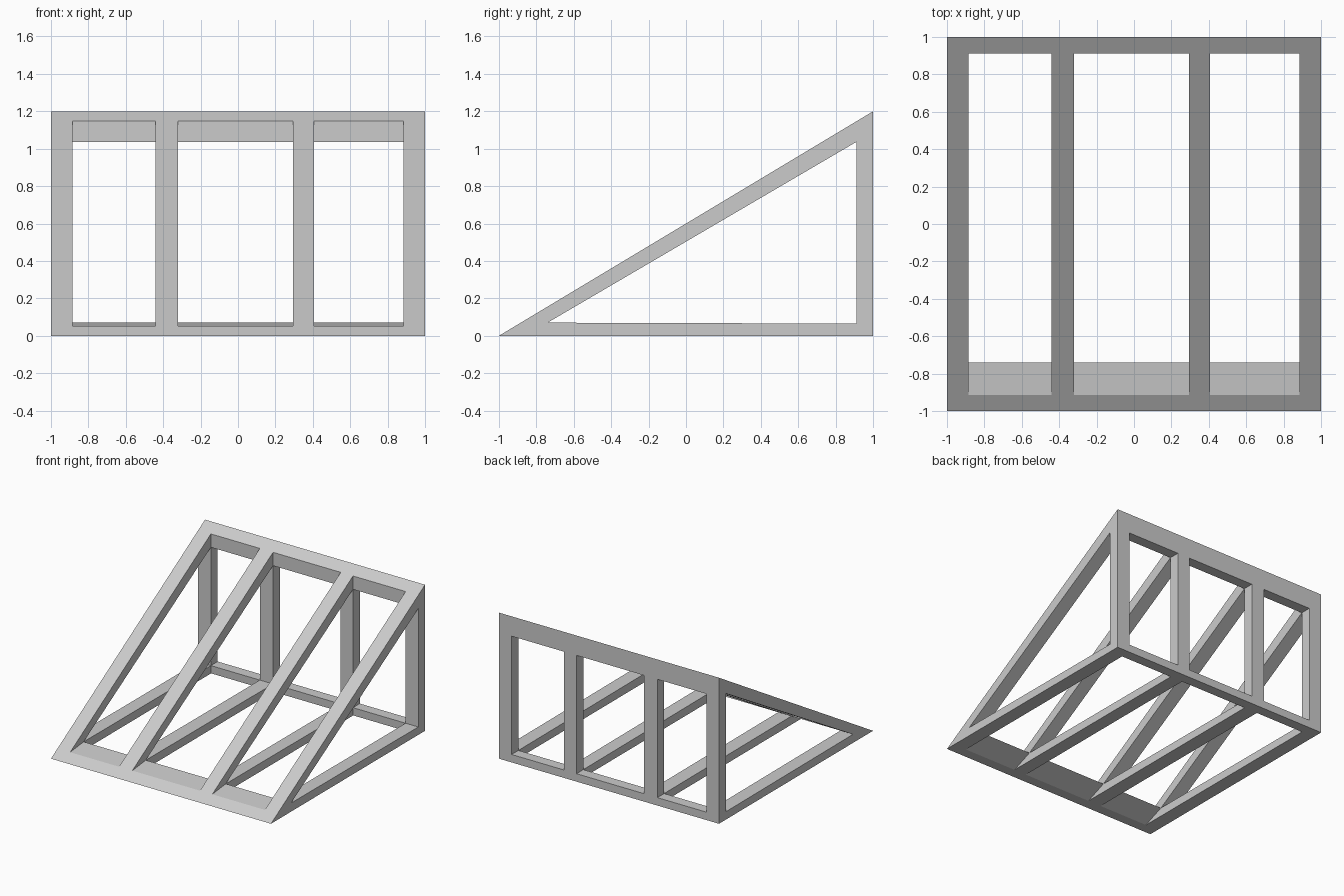
import bpy, bmesh

if "Cube" in bpy.data.objects:
    bpy.data.objects.remove(bpy.data.objects["Cube"])

# Profile points in the side plane (y, z): outer corners, rim points, inner corners
P = {
    "front": (-1.0, 0.0), "front_slope": (-0.915, 0.051),
    "front_floor": (-0.915, 0.0), "front_in": (-0.74, 0.07),
    "top": (1.0, 1.2), "top_slope": (0.912, 1.147),
    "top_back": (1.0, 1.037), "top_in": (0.912, 1.037),
    "back": (1.0, 0.0), "back_floor": (0.915, 0.0),
    "back_wall": (1.0, 0.065), "back_in": (0.912, 0.065),
}

# Cross beams run the full width; rib members exist only at the four ribs
BEAMS = [
    ("front", "front_slope", "front_in", "front_floor"),
    ("top", "top_slope", "top_in", "top_back"),
    ("back", "back_floor", "back_in", "back_wall"),
]
RIBS = [
    ("front_slope", "top_slope", "top_in", "front_in"),
    ("top_back", "back_wall", "back_in", "top_in"),
    ("back_floor", "front_floor", "front_in", "back_in"),
]
# Alternating rib / gap boundaries along x
XS = [-1.0, -0.885, -0.44, -0.32, 0.295, 0.407, 0.885, 1.0]

# Collect cell walls, dropping those shared by two cells
walls = {}


def add_wall(*keys):
    k = frozenset(keys)
    if k in walls:
        del walls[k]
    else:
        walls[k] = keys


for i in range(len(XS) - 1):
    for cell in BEAMS + (RIBS if i % 2 == 0 else []):
        for end in (i, i + 1):
            add_wall(*[(end, n) for n in cell])
        for a, b in zip(cell, cell[1:] + cell[:1]):
            add_wall((i, a), (i, b), (i + 1, b), (i + 1, a))

# Welded frame mesh
bm = bmesh.new()
verts = {}
for keys in walls.values():
    for i, n in keys:
        if (i, n) not in verts:
            verts[(i, n)] = bm.verts.new((XS[i], *P[n]))
    bm.faces.new([verts[k] for k in keys])
bmesh.ops.recalc_face_normals(bm, faces=bm.faces[:])

mesh = bpy.data.meshes.new("wedge_frame")
bm.to_mesh(mesh)
bm.free()
frame = bpy.data.objects.new("wedge_frame", mesh)
bpy.context.collection.objects.link(frame)
